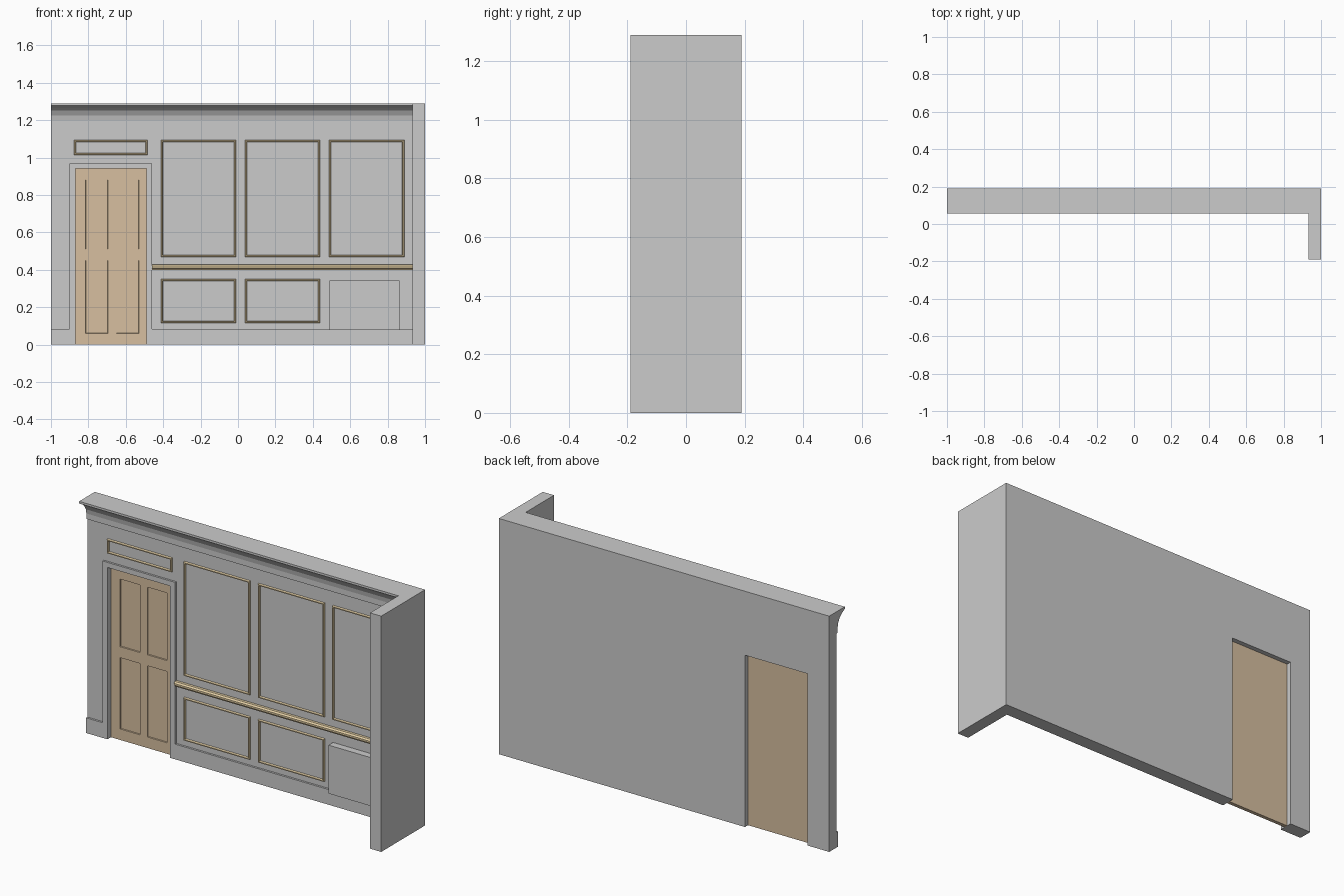
import bpy, bmesh

if "Cube" in bpy.data.objects:
    bpy.data.objects.remove(bpy.data.objects["Cube"])


def material(name, rgb):
    m = bpy.data.materials.new(name)
    m.diffuse_color = (*rgb, 1)
    m.use_nodes = True
    m.node_tree.nodes["Principled BSDF"].inputs["Base Color"].default_value = m.diffuse_color
    return m


TRIM = material("trim_paint", (0.84, 0.84, 0.82))
GOLD = material("gold_paint", (0.78, 0.63, 0.38))
WOOD = material("door_wood", (0.68, 0.52, 0.35))
METAL = material("heater_grey", (0.69, 0.69, 0.70))

BACK, FACE = 0.19, 0.125     # back and front planes of the long wall
LEFT, INNER = -1.0, 0.932    # ends of the long wall
TRIM_Y = 0.114               # front plane of baseboard and casing


def finish(bm, name, mat=None):
    bmesh.ops.recalc_face_normals(bm, faces=bm.faces)
    me = bpy.data.meshes.new(name)
    bm.to_mesh(me)
    bm.free()
    ob = bpy.data.objects.new(name, me)
    bpy.context.collection.objects.link(ob)
    if mat:
        me.materials.append(mat)
    return ob


def prism(name, points, direction, mat=None):
    """Extrude a closed outline of 3D points along a direction."""
    bm = bmesh.new()
    face = bm.faces.new([bm.verts.new(p) for p in points])
    ext = bmesh.ops.extrude_face_region(bm, geom=[face])["geom"]
    moved = [v for v in ext if isinstance(v, bmesh.types.BMVert)]
    bmesh.ops.translate(bm, verts=moved, vec=direction)
    return finish(bm, name, mat)


def front_outline(name, xz, y0, y1, mat=None):
    return prism(name, [(x, y0, z) for x, z in xz], (0, y1 - y0, 0), mat)


def along_x(name, yz, x0, x1, mat=None):
    return prism(name, [(x0, y, z) for y, z in yz], (x1 - x0, 0, 0), mat)


def box(name, x0, x1, y0, y1, z0, z1, mat=None):
    return front_outline(name, [(x0, z0), (x1, z0), (x1, z1), (x0, z1)], y0, y1, mat)


def frame(name, x0, x1, z0, z1, w=0.011, depth=0.01):
    """Rectangular moulding with mitred corners and a raised ridge."""
    bm = bmesh.new()
    rings = []
    for inset, y in ((0, FACE), (w * 0.25, FACE - depth), (w * 0.75, FACE - depth), (w, FACE)):
        a, b, c, d = x0 + inset, x1 - inset, z0 + inset, z1 - inset
        rings.append([bm.verts.new(p) for p in ((a, y, c), (b, y, c), (b, y, d), (a, y, d))])
    for r in range(4):
        p, q = rings[r], rings[(r + 1) % 4]
        for i in range(4):
            j = (i + 1) % 4
            bm.faces.new((p[i], p[j], q[j], q[i]))
    return finish(bm, name, GOLD)


# Long wall with door opening, and short return wall
DX0, DX1, DZ = -0.87, -0.49, 0.94
front_outline("main_wall", [(LEFT, 0), (DX0, 0), (DX0, DZ), (DX1, DZ), (DX1, 0),
                            (INNER, 0), (INNER, 1.29), (LEFT, 1.29)], FACE, BACK)
box("side_wall", INNER, 1.0, -0.19, BACK, 0, 1.29)

# Cornice
along_x("cornice", [(FACE, 1.17), (0.117, 1.17), (0.117, 1.20), (0.112, 1.225),
                    (0.098, 1.25), (0.081, 1.264), (0.062, 1.275), (0.055, 1.278),
                    (0.055, 1.29), (FACE, 1.29)], LEFT, INNER, TRIM)

# Door casing and baseboards
CX0, CX1, CZ = -0.90, -0.46, 0.968
front_outline("door_casing", [(CX0, 0), (DX0, 0), (DX0, DZ), (DX1, DZ), (DX1, 0),
                              (CX1, 0), (CX1, CZ), (CX0, CZ)], TRIM_Y, FACE, TRIM)
for side, x0, x1 in (("left", LEFT, CX0), ("right", CX1, INNER)):
    box("baseboard_" + side, x0, x1, TRIM_Y, FACE, 0, 0.083, TRIM)

# Door: a grid of cells, four of them pushed in as panels
xs = (DX0, -0.815, -0.695, -0.65, -0.53, DX1)
zs = (0, 0.06, 0.45, 0.51, 0.88, DZ)
bm = bmesh.new()
grid = [[bm.verts.new((x, 0.144, z)) for x in xs] for z in zs]
cells = {(r, c): bm.faces.new((grid[r][c], grid[r][c + 1], grid[r + 1][c + 1], grid[r + 1][c]))
         for r in range(5) for c in range(5)}
ext = bmesh.ops.extrude_face_region(bm, geom=list(bm.faces), use_keep_orig=True)["geom"]
bmesh.ops.translate(bm, verts=[v for v in ext if isinstance(v, bmesh.types.BMVert)],
                    vec=(0, 0.02, 0))
bmesh.ops.recalc_face_normals(bm, faces=bm.faces)
for key in ((1, 1), (1, 3), (3, 1), (3, 3)):
    bmesh.ops.inset_individual(bm, faces=[cells[key]], thickness=0.002)
    bmesh.ops.translate(bm, verts=cells[key].verts, vec=(0, 0.006, 0))
finish(bm, "door", WOOD)

# Chair rail
along_x("chair_rail", [(FACE, 0.398), (0.116, 0.398), (0.112, 0.406), (0.103, 0.41),
                       (0.103, 0.42), (0.11, 0.428), (FACE, 0.428)], CX1, INNER, GOLD)

# Wall panel mouldings
for i in range(3):
    x = -0.413 + 0.45 * i
    frame(f"upper_moulding_{i + 1}", x, x + 0.402, 0.468, 1.093)
    if i < 2:
        frame(f"lower_moulding_{i + 1}", x, x + 0.402, 0.114, 0.35)
frame("over_door_moulding", -0.877, -0.484, 1.014, 1.093)

# Heater box
box("heater_box", 0.488, 0.863, 0.086, FACE, 0.077, 0.342, METAL)
